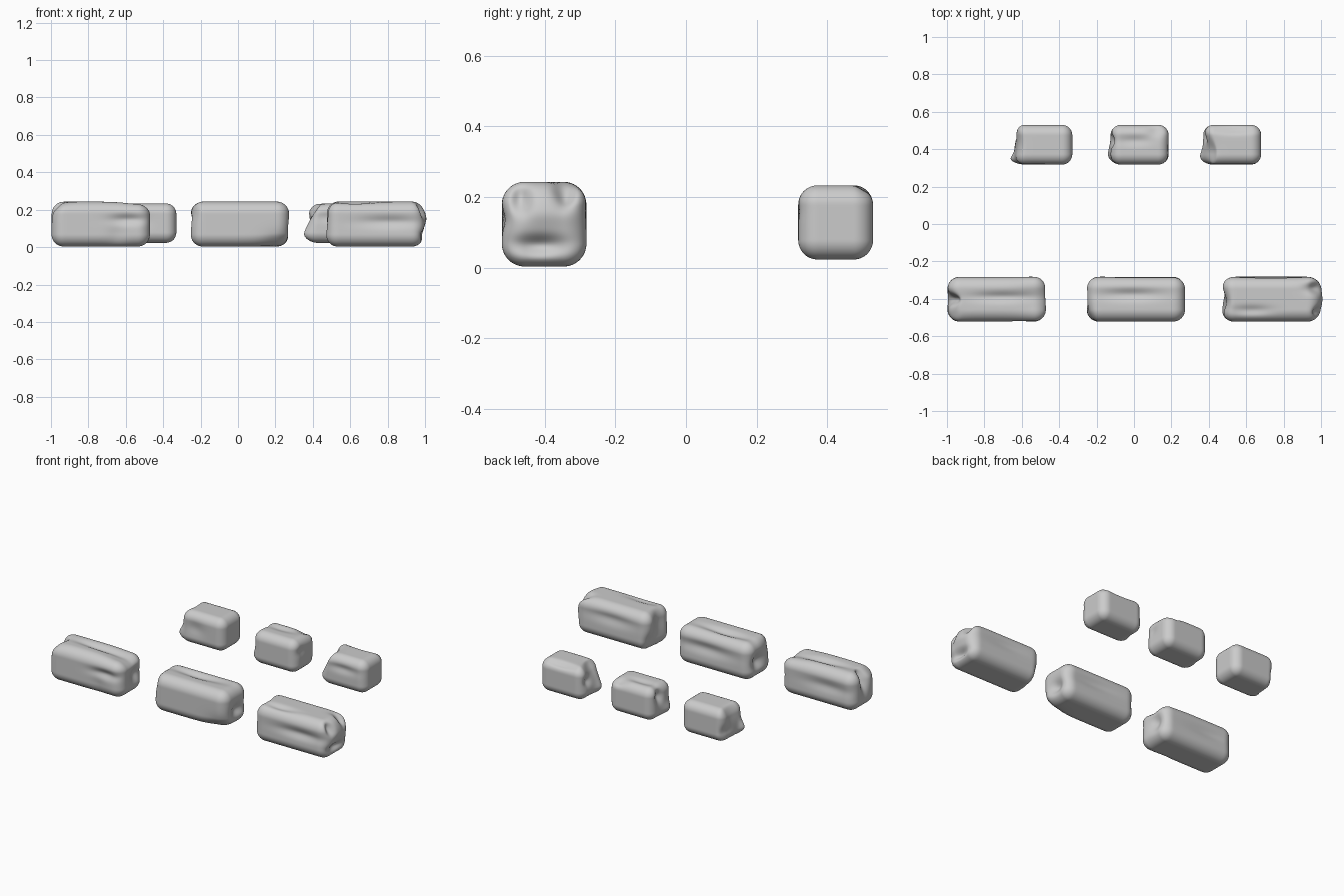
import bpy, bmesh, math
from mathutils import Vector


def stone(name, center, half, radius, dents):
    """Rounded block; dents = (centre, spread, push), centre/spread in half-size units."""
    bm = bmesh.new()
    bmesh.ops.create_cube(bm, size=2)
    bmesh.ops.subdivide_edges(bm, edges=bm.edges[:], cuts=36, use_grid_fill=True)
    for v in bm.verts:
        p = Vector([v.co[i] * half[i] for i in range(3)])
        core = Vector([max(-half[i] + radius, min(half[i] - radius, p[i])) for i in range(3)])
        d = p - core
        p = core + d.normalized() * radius
        u = [p[i] / half[i] for i in range(3)]
        for c, s, push in dents:
            w = math.exp(-sum(((u[i] - c[i]) / s[i]) ** 2 for i in range(3)))
            p += Vector(push) * w
        v.co = p + Vector(center)
    me = bpy.data.meshes.new(name)
    bm.to_mesh(me)
    bm.free()
    for f in me.polygons:
        f.use_smooth = True
    ob = bpy.data.objects.new(name, me)
    bpy.context.collection.objects.link(ob)


# Three long stones in the front row
LONG = (0.263, 0.12, 0.12)
stone("long_stone_left", (-0.734, -0.402, 0.123), LONG, 0.065, [
    ((-1, 0, 0.7), (0.2, 0.25, 0.7), (0.05, 0, -0.01)),
    ((-1, -0.6, 1), (0.3, 0.5, 0.5), (0.02, 0, -0.01)),
    ((0.1, 0.1, 1), (0.6, 0.22, 0.5), (0, 0, -0.018)),
    ((0.9, 0, 1), (0.45, 0.8, 0.5), (0, 0, -0.022)),
    ((0.55, -1, 0.2), (0.35, 0.4, 0.22), (0, 0.018, 0)),
    ((0.35, -1, -0.5), (0.2, 0.4, 0.5), (0, 0.01, 0)),
    ((1, 0.3, 0.0), (0.25, 0.4, 0.4), (-0.025, 0, 0)),
    ((-0.3, 1, 0.1), (0.6, 0.4, 0.3), (0, -0.012, 0)),
])
stone("long_stone_middle", (0.01, -0.402, 0.123), LONG, 0.065, [
    ((-0.1, 0.2, 1), (0.6, 0.25, 0.5), (0, 0, -0.018)),
    ((-1, 0.2, -0.1), (0.2, 0.4, 0.4), (0.035, 0, 0)),
    ((-1, -0.8, 0.6), (0.2, 0.5, 0.5), (0.015, 0, 0)),
    ((1, 0.1, -0.2), (0.2, 0.45, 0.35), (-0.03, 0, 0)),
    ((0.9, -1, -1), (0.4, 0.6, 0.6), (-0.01, 0.02, 0.015)),
    ((0.2, 1, 0.2), (0.7, 0.4, 0.3), (0, -0.015, 0)),
])
stone("long_stone_right", (0.732, -0.402, 0.123), LONG, 0.065, [
    ((1, -0.1, -0.5), (0.16, 0.6, 0.22), (-0.035, 0, 0)),
    ((1, -0.55, 0.6), (0.25, 0.22, 0.35), (-0.035, 0, 0)),
    ((0.9, 0.5, 0.8), (0.2, 0.25, 0.4), (-0.02, 0, -0.03)),
    ((1, 0, 0.25), (0.2, 0.8, 0.3), (0.012, 0, 0)),
    ((0.3, -1, 0.1), (0.6, 0.4, 0.25), (0, 0.016, 0)),
    ((-0.4, -0.5, 1), (0.4, 0.2, 0.5), (0, 0, -0.014)),
    ((-1, -0.1, 0.5), (0.2, 0.5, 0.8), (0.025, 0, 0)),
    ((-1, 0.6, -0.6), (0.25, 0.5, 0.5), (0.025, 0, 0)),
    ((0, 1, 0.3), (0.6, 0.4, 0.3), (0, -0.012, 0)),
])

# Three short stones in the back row
SHORT = (0.155, 0.106, 0.105)
stone("short_stone_left", (-0.485, 0.424, 0.128), SHORT, 0.055, [
    ((-1, -0.8, -0.5), (0.3, 0.3, 0.4), (-0.028, 0, 0)),
    ((-1, 0.1, 0.8), (0.3, 0.8, 0.7), (0.02, 0, -0.005)),
    ((-1, 0.7, -0.4), (0.3, 0.5, 0.5), (0.02, 0, 0)),
    ((-0.3, -1, 0.1), (0.4, 0.4, 0.4), (0, 0.008, 0)),
])
stone("short_stone_middle", (0.03, 0.424, 0.128), SHORT, 0.055, [
    ((-1, -0.5, -0.6), (0.3, 0.5, 0.4), (-0.015, 0, 0)),
    ((-1, 0.2, 0.4), (0.25, 0.3, 0.4), (0.03, 0, 0)),
    ((0.6, 0.7, 1), (0.3, 0.3, 0.5), (0, 0, -0.016)),
    ((-0.2, 0.2, 1), (0.6, 0.25, 0.5), (0, 0, -0.01)),
    ((1, -0.4, 0.3), (0.2, 0.4, 0.3), (-0.008, 0, 0)),
])
stone("short_stone_right", (0.525, 0.424, 0.128), SHORT, 0.055, [
    ((-1, -0.7, -0.6), (0.35, 0.5, 0.45), (-0.02, 0, 0)),
    ((-1, -0.4, 0.9), (0.4, 0.8, 0.7), (0.045, 0, -0.01)),
    ((-1, 0.4, 0.1), (0.2, 0.3, 0.3), (0.02, 0, 0)),
    ((0.1, 0.75, 1), (0.7, 0.2, 0.5), (0, 0, -0.014)),
    ((0, -1, 0.3), (0.6, 0.4, 0.25), (0, 0.01, 0)),
])
